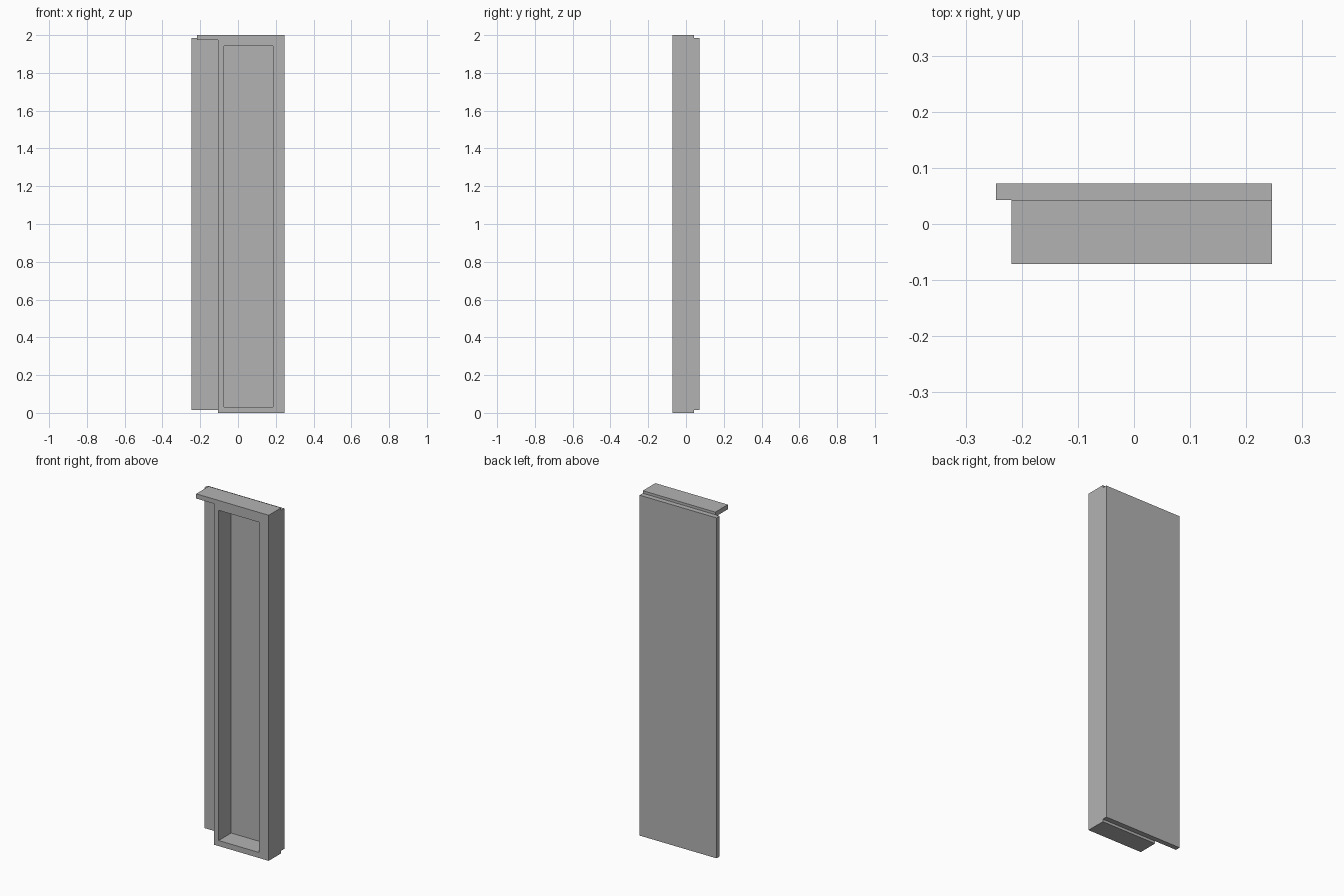
import bpy
import bmesh

if "Cube" in bpy.data.objects:
    bpy.data.objects.remove(bpy.data.objects["Cube"], do_unlink=True)

# Single matte grey
grey = bpy.data.materials.new("plain_grey")
grey.use_nodes = True
colour = (0.45, 0.45, 0.45, 1)
grey.diffuse_color = colour
grey.node_tree.nodes["Principled BSDF"].inputs["Base Color"].default_value = colour


def extrude_outline(name, outline, y_front, y_back):
    """Solid made from an outline in the x-z plane, extruded along y."""
    bm = bmesh.new()
    face = bm.faces.new([bm.verts.new((x, y_front, z)) for x, z in outline])
    result = bmesh.ops.extrude_face_region(bm, geom=[face], use_keep_orig=True)
    moved = [g for g in result["geom"] if isinstance(g, bmesh.types.BMVert)]
    bmesh.ops.translate(bm, vec=(0, y_back - y_front, 0), verts=moved)
    bmesh.ops.recalc_face_normals(bm, faces=bm.faces)
    mesh = bpy.data.meshes.new(name)
    bm.to_mesh(mesh)
    bm.free()
    mesh.materials.append(grey)
    obj = bpy.data.objects.new(name, mesh)
    bpy.context.collection.objects.link(obj)
    return obj


def rectangle(left, right, bottom, top):
    return [(left, bottom), (right, bottom), (right, top), (left, top)]


RIGHT, FRONT, JOINT, BACK = 0.246, -0.071, 0.043, 0.072

# Wide backing panel
extrude_outline("back_panel", rectangle(-0.246, RIGHT, 0.015, 1.985), JOINT, BACK)

# Deep frame with a top ledge reaching out to one side
frame = extrude_outline(
    "front_frame",
    [(-0.105, 0), (RIGHT, 0), (RIGHT, 2), (-0.218, 2), (-0.218, 1.973), (-0.105, 1.973)],
    FRONT, JOINT)

# Tall opening through the frame
cutter = extrude_outline("opening_cutter", rectangle(-0.074, 0.185, 0.032, 1.943),
                         FRONT - 0.1, JOINT + 0.1)
cutter.hide_render = True
cutter.hide_viewport = True
cutter.display_type = 'WIRE'
cut = frame.modifiers.new("opening", 'BOOLEAN')
cut.operation = 'DIFFERENCE'
cut.solver = 'EXACT'
cut.object = cutter
